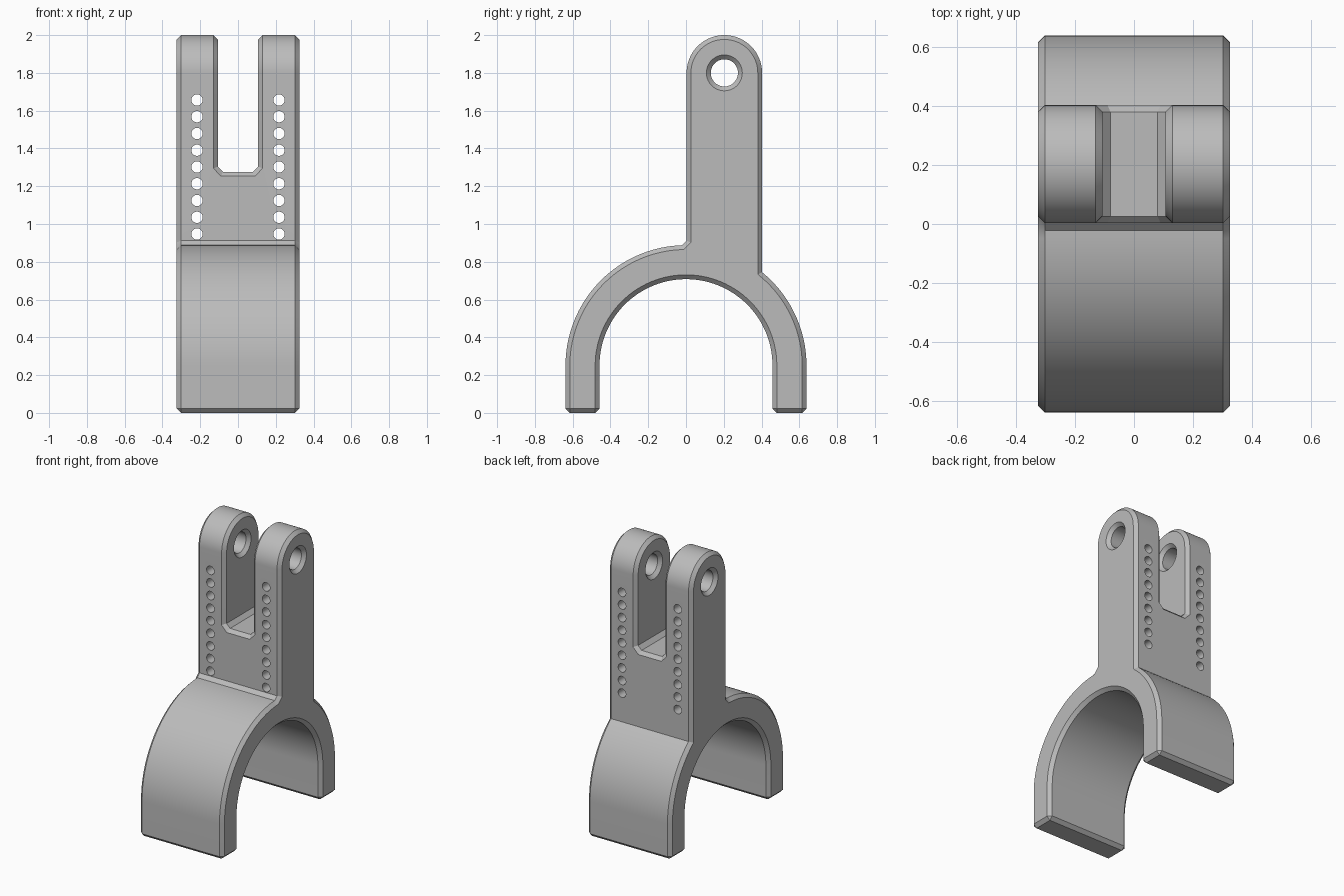
import bpy, bmesh, math
from mathutils import Vector

if "Cube" in bpy.data.objects:
    bpy.data.objects.remove(bpy.data.objects["Cube"], do_unlink=True)

HALF_WIDTH = 0.325
CHAMFER = 0.023
ARCH_Z, ARCH_OUT, ARCH_IN = 0.25, 0.638, 0.458
POST_Y, POST_R, PIN_Z = 0.203, 0.2, 1.8


def arc(cy, cz, r, start, end, n):
    """Points on an arc, angles in degrees."""
    angles = [math.radians(start + (end - start) * i / n) for i in range(n + 1)]
    return [(cy + r * math.cos(a), cz + r * math.sin(a)) for a in angles]


def prism(name, points, axis, start, end):
    """Extrude a 2D outline along x (outline in y, z) or y (outline in x, z)."""
    bm = bmesh.new()
    place = (lambda u, v: (start, u, v)) if axis == "x" else (lambda u, v: (u, start, v))
    face = bm.faces.new([bm.verts.new(place(u, v)) for u, v in points])
    res = bmesh.ops.extrude_face_region(bm, geom=[face])
    step = Vector((end - start, 0, 0)) if axis == "x" else Vector((0, end - start, 0))
    moved = [g for g in res["geom"] if isinstance(g, bmesh.types.BMVert)]
    bmesh.ops.translate(bm, verts=moved, vec=step)
    bmesh.ops.recalc_face_normals(bm, faces=bm.faces)
    mesh = bpy.data.meshes.new(name)
    bm.to_mesh(mesh)
    bm.free()
    obj = bpy.data.objects.new(name, mesh)
    bpy.context.collection.objects.link(obj)
    return obj


def apply_modifier(obj, mod):
    bpy.context.view_layer.objects.active = obj
    bpy.ops.object.modifier_apply(modifier=mod.name)


def cut(obj, cutter):
    mod = obj.modifiers.new("cut", "BOOLEAN")
    mod.operation = "DIFFERENCE"
    mod.solver = "EXACT"
    mod.object = cutter
    apply_modifier(obj, mod)
    bpy.data.objects.remove(cutter, do_unlink=True)


# Side outline: arched saddle with a round-topped post
front, back = POST_Y - POST_R, POST_Y + POST_R
back_angle = math.degrees(math.acos(back / ARCH_OUT))
outline = [(-ARCH_OUT, 0)]
outline += arc(0, ARCH_Z, ARCH_OUT, 180, 92, 36)
outline += [(front, 0.912)]
outline += arc(POST_Y, PIN_Z, POST_R, 180, 0, 40)
outline += arc(0, ARCH_Z, ARCH_OUT, back_angle, 0, 22)
outline += [(ARCH_OUT, 0), (ARCH_IN, 0)]
outline += arc(0, ARCH_Z, ARCH_IN, 0, 180, 56)
outline += [(-ARCH_IN, 0)]
bracket = prism("clevis_bracket", outline, "x", -HALF_WIDTH, HALF_WIDTH)

# Slot between the two prongs, with clipped lower corners
slot = [(-0.107, 2.2), (-0.107, 1.304), (-0.08, 1.276),
        (0.08, 1.276), (0.107, 1.304), (0.107, 2.2)]
cut(bracket, prism("slot_cutter", slot, "y", -0.3, 0.8))

# Pin hole through both prongs
pin = arc(POST_Y, PIN_Z, 0.072, 0, 360, 40)[:-1]
cut(bracket, prism("pin_cutter", pin, "x", -0.5, 0.5))

# Chamfer on all square edges
bevel = bracket.modifiers.new("chamfer", "BEVEL")
bevel.width = CHAMFER
bevel.segments = 1
bevel.limit_method = "ANGLE"
bevel.angle_limit = math.radians(60)
bevel.use_clamp_overlap = False
apply_modifier(bracket, bevel)

# Two rows of small holes from front to back
for side in (-1, 1):
    for i in range(9):
        hole = arc(side * 0.217, 0.947 + i * 0.0887, 0.03, 0, 360, 24)[:-1]
        cut(bracket, prism("hole_cutter", hole, "y", -0.2, 0.7))

# Grey finish
grey = bpy.data.materials.new("plain_grey")
grey.use_nodes = True
colour = (0.5, 0.5, 0.5, 1)
grey.diffuse_color = colour
grey.node_tree.nodes["Principled BSDF"].inputs["Base Color"].default_value = colour
bracket.data.materials.clear()
bracket.data.materials.append(grey)

# Smooth curves, crisp edges
bpy.ops.object.select_all(action="DESELECT")
bracket.select_set(True)
bpy.context.view_layer.objects.active = bracket
bpy.ops.object.shade_smooth_by_angle(angle=math.radians(30))
